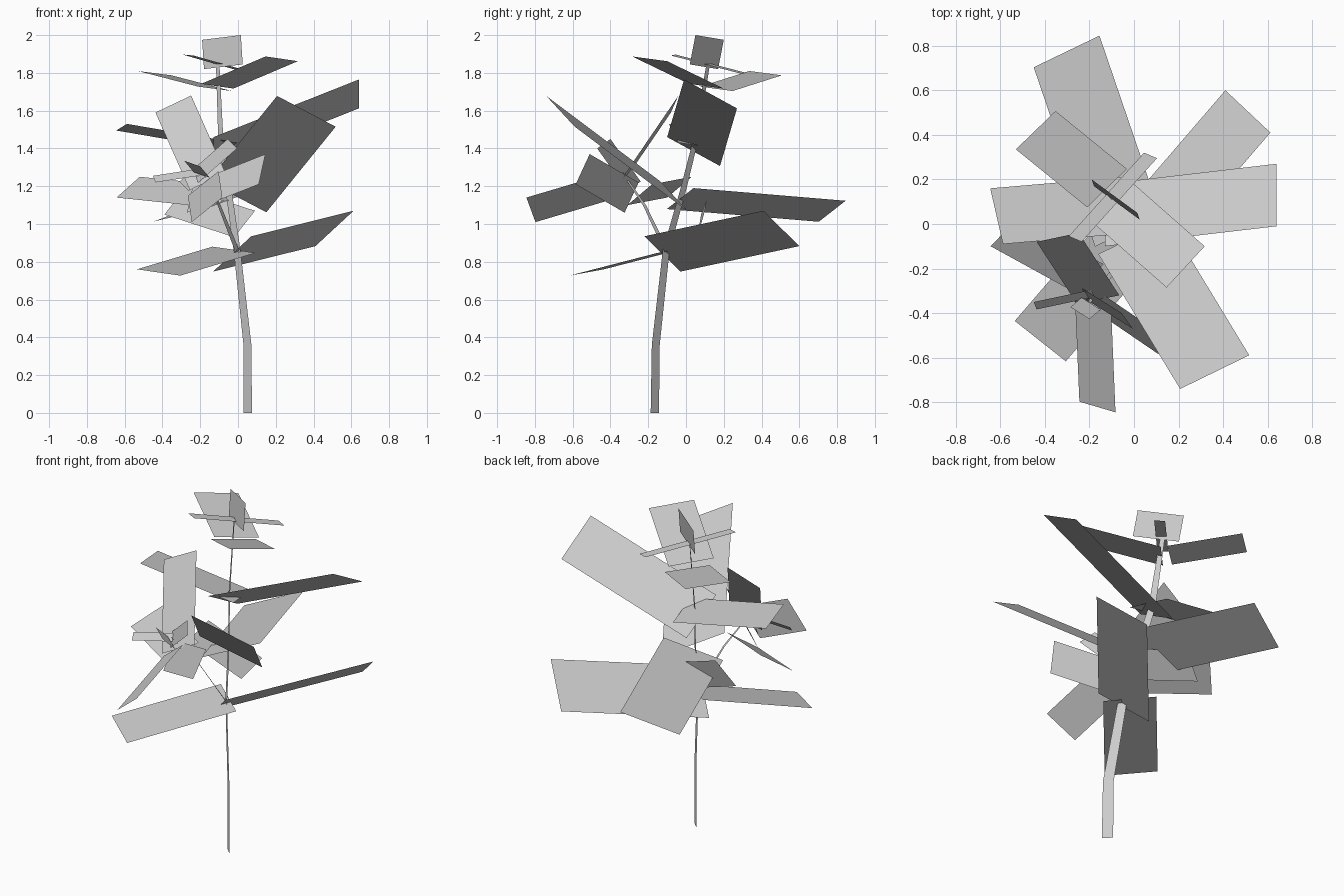
import bpy
from mathutils import Vector


def make_object(name, verts, faces):
    mesh = bpy.data.meshes.new(name)
    mesh.from_pydata(verts, [], faces)
    mesh.update()
    ob = bpy.data.objects.new(name, mesh)
    bpy.context.collection.objects.link(ob)
    return ob


def leaf(name, tip_a, tip_b, base_a):
    """Flat leaf card: two tip corners and the base corner behind the first."""
    a, b, d = Vector(tip_a), Vector(tip_b), Vector(base_a)
    return make_object(name, [a, b, b + d - a, d], [(0, 1, 2, 3)])


def ribbon(name, path):
    """Flat tapering stem; path points are (x, y, z, half width)."""
    verts = []
    for x, y, z, w in path:
        side = Vector((w, -w, 0))
        verts += [Vector((x, y, z)) - side, Vector((x, y, z)) + side]
    faces = [(2 * i, 2 * i + 1, 2 * i + 3, 2 * i + 2) for i in range(len(path) - 1)]
    return make_object(name, verts, faces)


# Stems
ribbon("main_stem", [(0.052, -0.165, 0, 0.022), (0.05, -0.16, 0.36, 0.021),
                     (-0.005, -0.105, 0.86, 0.018), (-0.05, -0.015, 1.18, 0.016),
                     (-0.09, 0.045, 1.42, 0.014), (-0.108, 0.12, 1.86, 0.009)])
ribbon("side_stem", [(-0.005, -0.105, 0.86, 0.012), (-0.10, -0.22, 1.10, 0.008),
                     (-0.20, -0.35, 1.29, 0.005)])

# Crown leaves
leaf("top_bud_leaf", (-0.19, 0.20, 1.975), (0.015, 0.05, 2.0), (-0.18, 0.17, 1.82))
leaf("crown_leaf_narrow", (-0.293, -0.055, 1.897), (-0.235, -0.08, 1.892), (0.045, 0.32, 1.80))
leaf("crown_leaf_right", (0.146, -0.285, 1.887), (0.317, -0.10, 1.862), (-0.195, 0.015, 1.742))
leaf("crown_leaf_left", (-0.53, 0.335, 1.81), (-0.352, 0.507, 1.787), (-0.21, 0.075, 1.727))

# Large leaves on the main stem
leaf("upper_right_leaf", (0.64, -0.01, 1.765), (0.64, 0.27, 1.612), (-0.13, -0.10, 1.46))
leaf("upper_left_leaf", (-0.645, 0.16, 1.495), (-0.588, -0.09, 1.53), (-0.06, 0.21, 1.395))
leaf("front_right_leaf", (0.207, -0.74, 1.678), (0.517, -0.589, 1.515), (-0.16, -0.135, 1.225))
leaf("back_leaf", (-0.155, 0.845, 1.123), (-0.45, 0.703, 1.012), (0.12, 0.04, 1.19))
leaf("middle_left_leaf", (-0.39, 0.08, 1.05), (-0.28, 0.12, 1.19), (-0.02, 0.06, 0.93))
leaf("lower_right_leaf", (0.612, 0.41, 1.07), (0.41, 0.60, 0.883), (0.07, -0.22, 0.935))
leaf("lower_left_leaf", (-0.535, -0.435, 0.76), (-0.306, -0.616, 0.727), (-0.135, 0.03, 0.88))

# Leaves on the side stem
leaf("side_leaf_back", (-0.437, -0.08, 1.59), (-0.248, -0.04, 1.68), (-0.255, -0.36, 1.18))
leaf("side_leaf_left", (-0.643, -0.10, 1.14), (-0.52, 0.03, 1.25), (-0.26, -0.31, 1.10))
leaf("side_leaf_front", (-0.245, -0.797, 1.01), (-0.083, -0.845, 1.14), (-0.265, -0.325, 1.15))
leaf("side_leaf_right", (0.11, -0.584, 1.21), (0.145, -0.51, 1.37), (-0.27, -0.325, 1.06))

# Young leaves at the side stem's end
leaf("young_leaf_left", (-0.45, -0.35, 1.255), (-0.437, -0.383, 1.22), (-0.19, -0.295, 1.295))
leaf("young_leaf_right", (-0.055, -0.40, 1.45), (-0.005, -0.47, 1.40), (-0.31, -0.24, 1.225))
leaf("side_bud_leaf", (-0.285, -0.373, 1.335), (-0.235, -0.33, 1.275), (-0.20, -0.427, 1.305))
